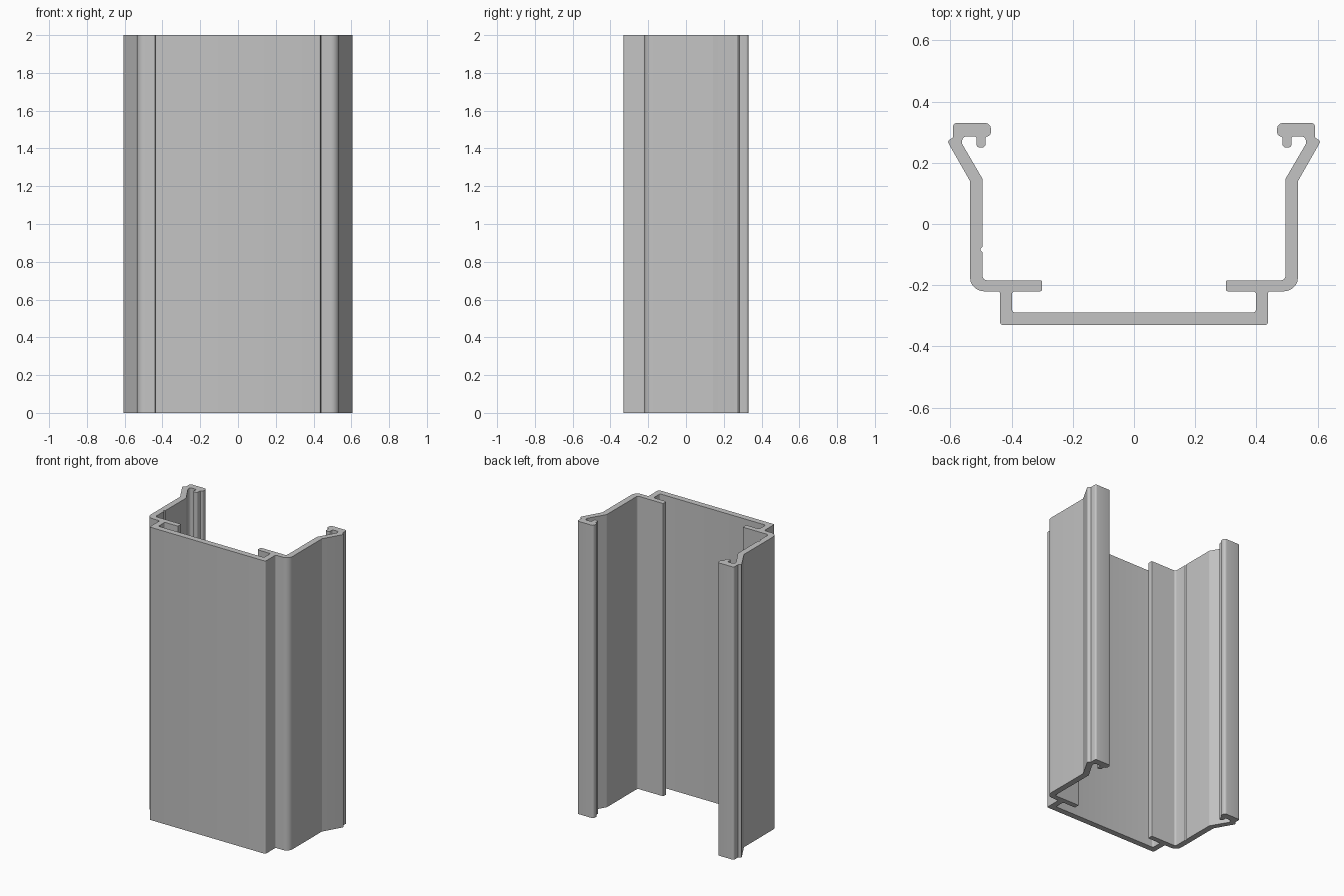
import bpy
import bmesh
from mathutils import Vector

if "Cube" in bpy.data.objects:
    bpy.data.objects.remove(bpy.data.objects["Cube"], do_unlink=True)

LENGTH = 2.0

# Half of the cross-section: x, y, corner radius
half = [
    (.438, -.33, .01), (.438, -.22, .008), (.536, -.22, .045),   # base step
    (.536, .14, .01), (.61, .27, .008),                          # outer wall and flare
    (.592, .283, 0), (.592, .33, .012), (.468, .33, .018),       # head
    (.468, .286, .014), (.485, .286, .005),
    (.485, .25, .012), (.515, .25, .01), (.515, .286, .006),     # hook tip
    (.562, .286, .014), (.562, .262, .01),                       # pocket
    (.495, .147, .01), (.495, -.184, .014),                      # inner wall
    (.301, -.184, .005), (.301, -.22, .005),                     # inner lip
    (.399, -.22, .01), (.399, -.289, .01),                       # base channel
]

# Small groove found only in the right wall
groove = [(-.495, -.092, 0), (-.505, -.083, .005), (-.495, -.074, 0)]


def rounded(corners, steps=5):
    """Replace every corner that has a radius by a tangent arc."""
    out = []
    for i, (x, y, r) in enumerate(corners):
        p = Vector((x, y))
        if r == 0:
            out.append(p)
            continue
        a = (Vector(corners[i - 1][:2]) - p).normalized()
        b = (Vector(corners[(i + 1) % len(corners)][:2]) - p).normalized()
        half_angle = a.angle(b) / 2
        centre = p + (a + b).normalized() * r
        # Tangent points lie where the arc centre projects on each side
        scale = r / (centre - p).length
        centre = p + (centre - p) * scale / max(1e-6, abs(Vector((a.x, a.y)).cross((a + b).normalized())))
        start = p + a * (centre - p).dot(a)
        end = p + b * (centre - p).dot(b)
        radius = (start - centre).length
        for k in range(steps + 1):
            d = (start - centre).normalized().slerp((end - centre).normalized(), k / steps)
            out.append(centre + d * radius)
    return out


mirrored = [(-x, y, r) for x, y, r in reversed(half)]
cut = next(i for i, c in enumerate(mirrored) if c[1] == .147)
outline = rounded(half + mirrored[:cut] + groove + mirrored[cut:])

# Extrude the section upward
bm = bmesh.new()
base = bm.faces.new([bm.verts.new((p.x, p.y, 0)) for p in outline])
ext = bmesh.ops.extrude_face_region(bm, geom=[base], use_keep_orig=True)
top = [v for v in ext["geom"] if isinstance(v, bmesh.types.BMVert)]
bmesh.ops.translate(bm, verts=top, vec=(0, 0, LENGTH))
bmesh.ops.recalc_face_normals(bm, faces=bm.faces)
mesh = bpy.data.meshes.new("channel_profile")
bm.to_mesh(mesh)
bm.free()

profile = bpy.data.objects.new("channel_profile", mesh)
bpy.context.collection.objects.link(profile)

# Plain grey metal
grey = bpy.data.materials.new("grey_metal")
grey.use_nodes = True
colour = (.55, .55, .55, 1)
grey.diffuse_color = colour
grey.node_tree.nodes["Principled BSDF"].inputs["Base Color"].default_value = colour
mesh.materials.append(grey)

bpy.ops.object.select_all(action="DESELECT")
profile.select_set(True)
bpy.context.view_layer.objects.active = profile
bpy.ops.object.shade_smooth_by_angle()
